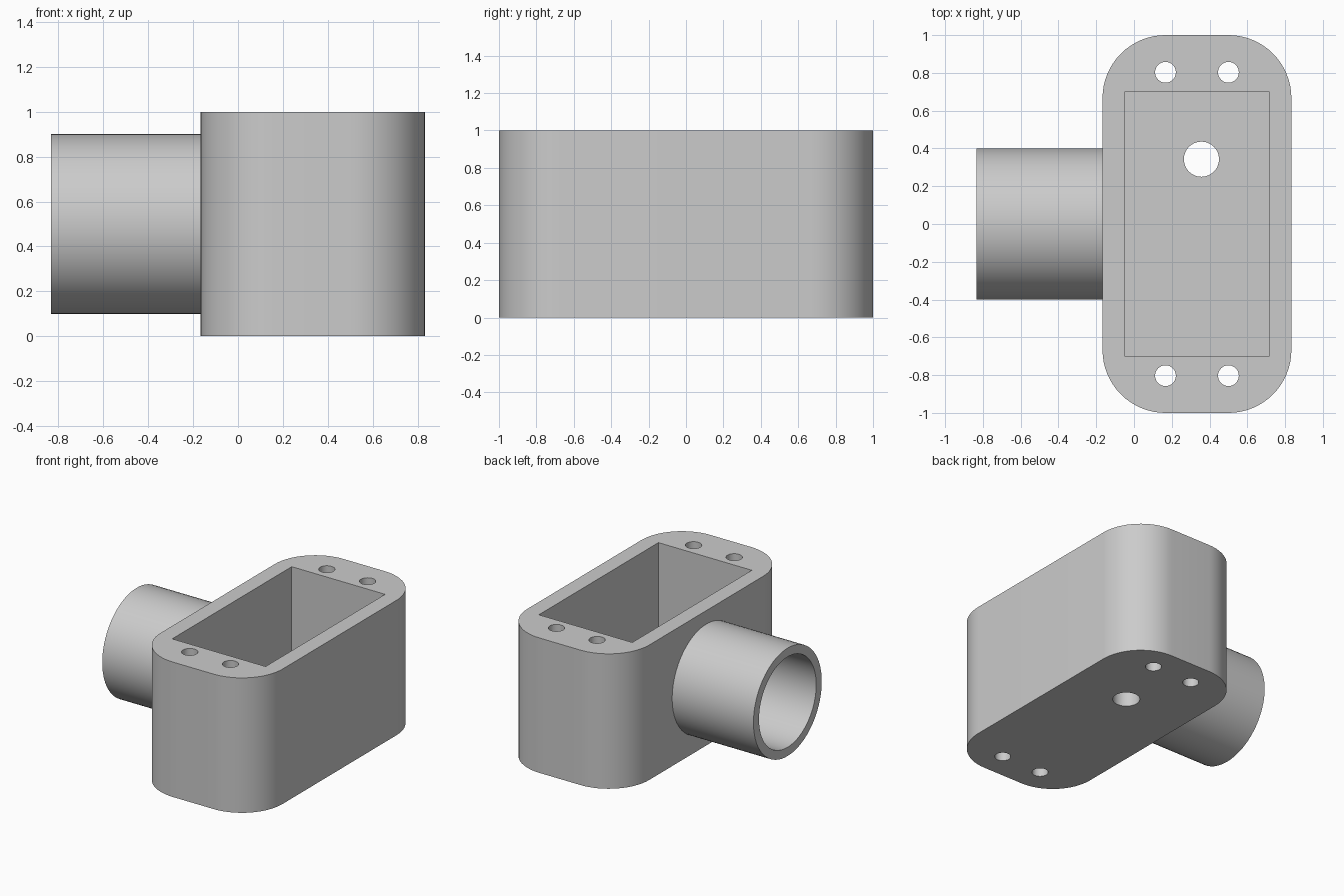
import bpy
import bmesh
import math
from mathutils import Matrix, Vector

default = bpy.data.objects.get("Cube")
if default:
    bpy.data.objects.remove(default, do_unlink=True)

# One plain grey for the whole casting
grey = bpy.data.materials.new("light_grey")
grey.use_nodes = True
color = (0.6, 0.6, 0.6, 1)
grey.diffuse_color = color
grey.node_tree.nodes["Principled BSDF"].inputs["Base Color"].default_value = color

CENTER_X = 1 / 3
HALF_X, HALF_Y, HEIGHT = 0.5, 1.0, 1.0
CORNER = 1 / 3
FLOOR = 0.12
PIPE_R, BORE_R = 0.4, 0.335


def to_object(name, bm):
    bmesh.ops.recalc_face_normals(bm, faces=bm.faces)
    mesh = bpy.data.meshes.new(name)
    bm.to_mesh(mesh)
    bm.free()
    obj = bpy.data.objects.new(name, mesh)
    bpy.context.collection.objects.link(obj)
    mesh.materials.append(grey)
    return obj


def prism(name, outline, z0, z1):
    bm = bmesh.new()
    base = bm.faces.new([bm.verts.new((x, y, z0)) for x, y in outline])
    top = bmesh.ops.extrude_face_region(bm, geom=[base])["geom"]
    verts = [g for g in top if isinstance(g, bmesh.types.BMVert)]
    bmesh.ops.translate(bm, verts=verts, vec=(0, 0, z1 - z0))
    return to_object(name, bm)


def circle(cx, cy, r, n=48):
    return [(cx + r * math.cos(math.tau * i / n), cy + r * math.sin(math.tau * i / n))
            for i in range(n)]


def rounded_rect(cx, hx, hy, r, steps=16):
    points = []
    for q, (sx, sy) in enumerate([(1, 1), (-1, 1), (-1, -1), (1, -1)]):
        for i in range(steps + 1):
            a = (q + i / steps) * math.pi / 2
            points.append((cx + sx * (hx - r) + r * math.cos(a),
                           sy * (hy - r) + r * math.sin(a)))
    return points


def activate(obj):
    bpy.ops.object.select_all(action='DESELECT')
    obj.select_set(True)
    bpy.context.view_layer.objects.active = obj


def cut(obj, cutter):
    mod = obj.modifiers.new("cut", 'BOOLEAN')
    mod.operation = 'DIFFERENCE'
    mod.solver = 'EXACT'
    mod.object = cutter
    activate(obj)
    bpy.ops.object.modifier_apply(modifier=mod.name)
    bpy.data.objects.remove(cutter, do_unlink=True)


# Box body with rounded corners
body = prism("box_body", rounded_rect(CENTER_X, HALF_X, HALF_Y, CORNER), 0, HEIGHT)

# Open rectangular cavity
hx, hy = 0.383, 0.7
cavity = [(CENTER_X + sx * hx, sy * hy) for sx, sy in [(1, 1), (-1, 1), (-1, -1), (1, -1)]]
cut(body, prism("cavity_cutter", cavity, FLOOR, HEIGHT + 0.2))

# Four screw holes right through, and one larger hole in the floor
for x in (CENTER_X - 1 / 6, CENTER_X + 1 / 6):
    for y in (-0.803, 0.803):
        cut(body, prism("screw_cutter", circle(x, y, 0.055, 32), -0.2, HEIGHT + 0.2))
cut(body, prism("floor_hole_cutter", circle(0.357, 0.343, 0.093), -0.2, FLOOR + 0.2))

# Side pipe: a tube of four rings, closed into a loop
bm = bmesh.new()
x_out, x_in = -0.833, CENTER_X - HALF_X
rings = []
for x, r in [(x_out, PIPE_R), (x_in, PIPE_R), (x_in, BORE_R), (x_out, BORE_R)]:
    rings.append([bm.verts.new((x, y, z)) for y, z in circle(0, HEIGHT / 2, r, 72)])
for k, ring in enumerate(rings):
    other = rings[(k + 1) % len(rings)]
    for i in range(len(ring)):
        j = (i + 1) % len(ring)
        bm.faces.new((ring[i], ring[j], other[j], other[i]))
pipe = to_object("side_pipe", bm)

for obj in (body, pipe):
    activate(obj)
    bpy.ops.object.shade_smooth_by_angle(angle=math.radians(30))
